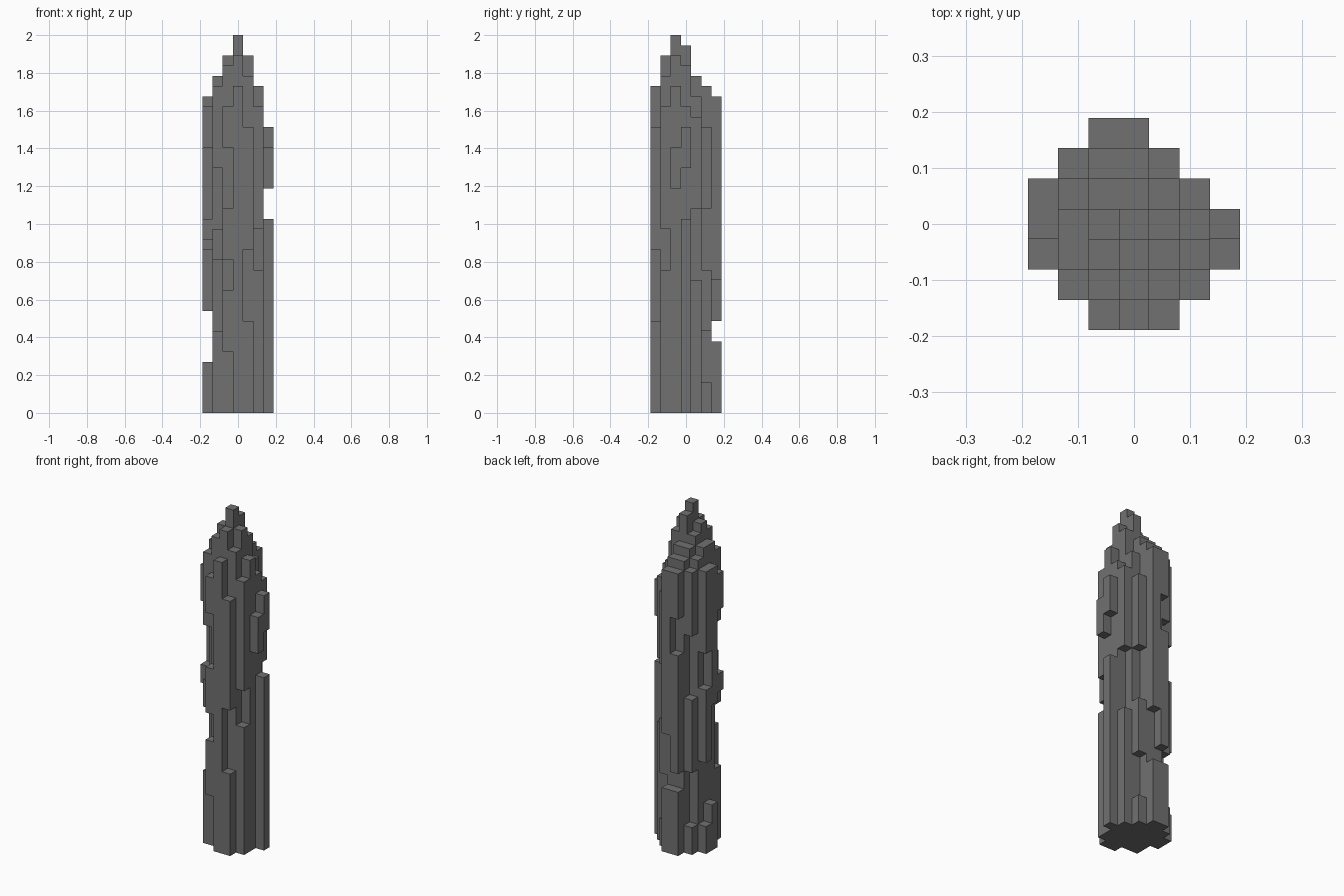
import bpy
import bmesh
from mathutils import Vector

default_cube = bpy.data.objects.get("Cube")
if default_cube:
    bpy.data.objects.remove(default_cube, do_unlink=True)

UNIT = 2 / 37          # edge of one block
HALF = 3.5             # half the footprint, in blocks

stone = bpy.data.materials.new("dark_grey_stone")
stone.use_nodes = True
colour = (0.165, 0.165, 0.165, 1)
stone.diffuse_color = colour
shader = next(n for n in stone.node_tree.nodes if n.type == "BSDF_PRINCIPLED")
shader.inputs["Base Color"].default_value = colour
shader.inputs["Roughness"].default_value = 0.9

blocks = set()


def add_shaft(column, row, *runs):
    """Stack blocks in one column of the footprint, from bottom to top of each run."""
    for bottom, top in runs:
        blocks.update((column, row, level) for level in range(bottom, top))


# Solid core: stepped heights rising to the peak, one list per row front to back
core_rows = [
    (1, 2, [34, 35, 33]),
    (2, 1, [33, 35, 37, 35, 32]),
    (3, 1, [33, 34, 36, 34, 30]),
    (4, 1, [32, 33, 33, 31]),
    (5, 2, [32, 32]),
]
for row, first_column, heights in core_rows:
    for column, height in enumerate(heights, first_column):
        add_shaft(column, row, (0, height))

# Front shafts
add_shaft(2, 0, (6, 12), (15, 20), (26, 30))
add_shaft(3, 0, (0, 32))
add_shaft(4, 0, (0, 9), (16, 28))

# Front corner shafts
add_shaft(1, 1, (0, 8), (15, 18), (24, 32))
add_shaft(5, 1, (0, 14), (18, 30))

# Shafts on the -x side
add_shaft(0, 2, (17, 19), (26, 30))
add_shaft(0, 3, (0, 5), (16, 31))
add_shaft(0, 4, (0, 3), (10, 18), (22, 31))

# Shafts on the +x side
add_shaft(6, 2, (22, 26))
add_shaft(6, 3, (0, 19), (24, 28))
add_shaft(5, 4, (0, 13), (20, 29))

# Back corner shafts
add_shaft(1, 5, (0, 3), (9, 17), (24, 31))
add_shaft(4, 5, (0, 3), (8, 14), (20, 28))

# Back shafts
add_shaft(2, 6, (0, 7), (9, 22), (26, 31))
add_shaft(3, 6, (0, 7), (13, 31))

# Skin: one quad wherever a block meets open air
bm = bmesh.new()
origin = Vector((HALF, HALF, 0))
for block in blocks:
    for axis in range(3):
        for side in (0, 1):
            neighbour = list(block)
            neighbour[axis] += 2 * side - 1
            if tuple(neighbour) in blocks:
                continue
            u, v = (axis + 1) % 3, (axis + 2) % 3
            corners = []
            for du, dv in ((0, 0), (1, 0), (1, 1), (0, 1)):
                point = Vector(block)
                point[axis] += side
                point[u] += du
                point[v] += dv
                corners.append(bm.verts.new((point - origin) * UNIT))
            bm.faces.new(corners if side else corners[::-1])

# Weld the skin and merge coplanar quads into clean flat faces
bmesh.ops.remove_doubles(bm, verts=bm.verts, dist=UNIT / 100)
bmesh.ops.dissolve_limit(bm, angle_limit=0.01, verts=bm.verts, edges=bm.edges)

mesh = bpy.data.meshes.new("stone_spire")
bm.to_mesh(mesh)
bm.free()
mesh.materials.append(stone)
spire = bpy.data.objects.new("stone_spire", mesh)
bpy.context.collection.objects.link(spire)
